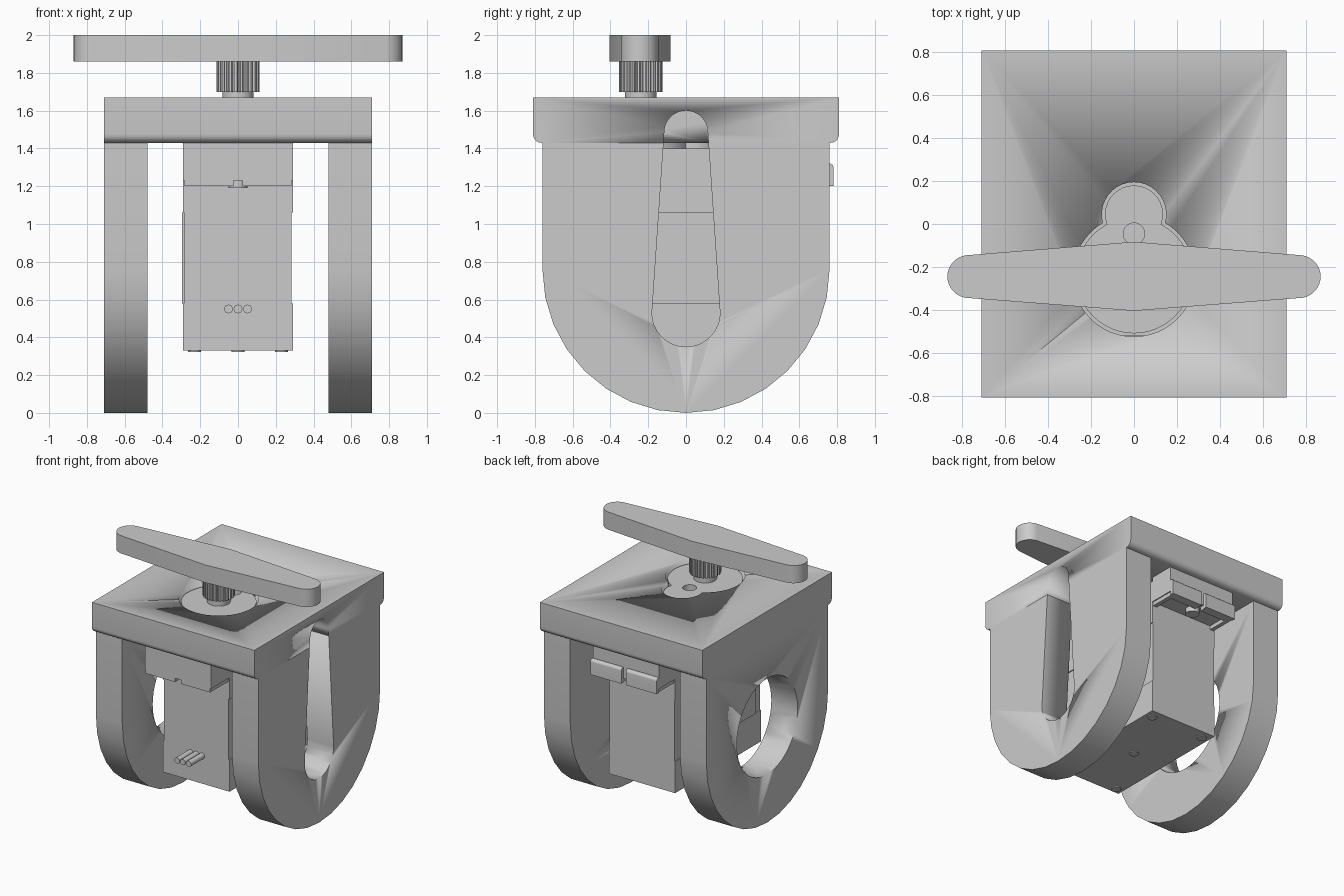
import bpy, bmesh
from math import sin, cos, pi, radians

if "Cube" in bpy.data.objects:
    bpy.data.objects.remove(bpy.data.objects["Cube"])


def prism(name, pts, lo, hi, axis='Z', smooth=True):
    """Extrude a 2D outline: along Z from (x, y), along X from (y, z), along Y from (x, z)."""
    place = {'Z': lambda a, b, h: (a, b, h),
             'X': lambda a, b, h: (h, a, b),
             'Y': lambda a, b, h: (a, h, b)}[axis]
    bm = bmesh.new()
    low = [bm.verts.new(place(a, b, lo)) for a, b in pts]
    top = [bm.verts.new(place(a, b, hi)) for a, b in pts]
    bm.faces.new(low)
    bm.faces.new(top)
    n = len(pts)
    for i in range(n):
        j = (i + 1) % n
        bm.faces.new((low[i], low[j], top[j], top[i]))
    bmesh.ops.recalc_face_normals(bm, faces=bm.faces[:])
    me = bpy.data.meshes.new(name)
    bm.to_mesh(me)
    bm.free()
    ob = bpy.data.objects.new(name, me)
    bpy.context.collection.objects.link(ob)
    if smooth:
        shade(ob)
    return ob


def shade(ob):
    bpy.ops.object.select_all(action='DESELECT')
    ob.select_set(True)
    bpy.context.view_layer.objects.active = ob
    bpy.ops.object.shade_smooth_by_angle(angle=radians(30))


def box(name, x0, x1, y0, y1, z0, z1):
    return prism(name, [(x0, y0), (x1, y0), (x1, y1), (x0, y1)], z0, z1, smooth=False)


def arc(cx, cy, r, a0, a1, n):
    return [(cx + r * cos(radians(a0 + (a1 - a0) * i / n)),
             cy + r * sin(radians(a0 + (a1 - a0) * i / n))) for i in range(n + 1)]


def circle(cx, cy, r, n=32):
    return arc(cx, cy, r, 0, 360, n)[:-1]


def cut(ob, cutter):
    cutter.hide_render = True
    cutter.hide_viewport = True
    m = ob.modifiers.new('cut', 'BOOLEAN')
    m.operation = 'DIFFERENCE'
    m.solver = 'EXACT'
    m.object = cutter


def keyhole(big, small, n=40):
    """Outline of a large and a small circle merged along y."""
    cb, cs = -0.24, 0.045
    d = cs - cb
    y = (d * d + big * big - small * small) / (2 * d)
    from_b = math_deg(y, big)
    from_s = math_deg(y - d, small)
    return (arc(0, cb, big, 180 - from_b, 360 + from_b, n)
            + arc(0, cs, small, from_s, 180 - from_s, n // 2)[1:-1])


def math_deg(h, r):
    from math import asin, degrees
    return degrees(asin(h / r))


# top plate with rounded lower edges
plate = prism('top_plate', [(0.81, 1.67), (-0.81, 1.67)]
              + arc(-0.765, 1.475, 0.045, 180, 270, 6)
              + arc(0.765, 1.475, 0.045, 270, 360, 6), -0.71, 0.71, 'X')

# U-shaped side legs
u_shape = [(0.76, 1.43), (-0.76, 1.43)] + arc(0, 0.76, 0.76, 180, 360, 16)
left_leg = prism('left_leg', u_shape, -0.71, -0.48, 'X')
right_leg = prism('right_leg', u_shape, 0.48, 0.71, 'X')

# openings: tapered slot, round hole, gearbox hole
slot = prism('slot_cutter', arc(0, 1.485, 0.115, 0, 180, 20)
             + arc(0, 0.53, 0.18, 180, 360, 24), 0.479, 0.8, 'X')
cut(right_leg, slot)
cut(plate, slot)
cut(left_leg, prism('round_hole_cutter', circle(0, 0.76, 0.38, 48), -0.8, -0.4, 'X'))
cut(plate, prism('gearbox_hole_cutter', keyhole(0.285, 0.15), 1.3, 1.8))

# motor case in three sections
box('motor_lower_case', -0.29, 0.29, -0.52, 0.55, 0.33, 0.58)
box('motor_middle_case', -0.285, 0.282, -0.52, 0.55, 0.58, 1.06)
box('motor_upper_case', -0.29, 0.29, -0.52, 0.55, 1.06, 1.40)
box('motor_side_label', -0.296, -0.285, -0.45, 0.48, 0.58, 1.06)

# mounting ears: block, raised rim underneath, screw boss
for tag, s, body in (('front', -1, -0.52), ('back', 1, 0.55)):
    tip = 0.75 * s
    box(tag + '_ear', -0.29, 0.29, min(body, tip), max(body, tip), 1.23, 1.43)
    rim = sorted((tip, tip - 0.04 * s))
    for side in (-1, 1):
        xs = sorted((0.025 * side, 0.282 * side))
        box(tag + '_ear_rim', xs[0], xs[1], rim[0], rim[1], 1.20, 1.23)
        xs = sorted((0.25 * side, 0.282 * side))
        ys = sorted((body, rim[0] if s > 0 else rim[1]))
        box(tag + '_ear_rim_side', xs[0], xs[1], ys[0], ys[1], 1.20, 1.23)
    prism(tag + '_ear_screw', circle(0, (body + tip) / 2, 0.05, 24), 1.19, 1.23)

# rounded bars on the back ear
for side in (-1, 1):
    xs = sorted((0.02 * side, 0.29 * side))
    prism('back_ear_bar', [(0.75, 1.20), (0.78, 1.20), (0.78, 1.30)]
          + arc(0.76, 1.30, 0.02, 15, 90, 5) + [(0.75, 1.32)], xs[0], xs[1], 'X')

# gearbox top, seen through the plate
gearbox = prism('gearbox', keyhole(0.27, 0.135), 1.40, 1.65)
cut(gearbox, prism('gear_pin_cutter', circle(0, -0.045, 0.05, 24), 1.6, 1.7))

# connector pins
for i in (-1, 0, 1):
    prism('connector_pin', circle(i * 0.05, 0.55, 0.023, 16), -0.69, -0.52, 'Y')

# bottom screws
for x, y in ((-0.23, -0.47), (0.23, -0.47), (-0.23, 0.48), (0.23, 0.48), (0, 0)):
    prism('bottom_screw', circle(x, y, 0.035, 20), 0.322, 0.33)

# output shaft and splined hub
prism('output_shaft', circle(0, -0.24, 0.083), 1.64, 1.71)
teeth = []
for i in range(24):
    for off, r in ((0, 0.1), (0.25, 0.1), (0.42, 0.115), (0.83, 0.115)):
        a = 2 * pi * (i + off) / 24
        teeth.append((r * cos(a), -0.24 + r * sin(a)))
prism('splined_hub', teeth, 1.70, 1.86, smooth=False)

# double-ended horn arm
prism('horn_arm', [(0, -0.405)] + arc(0.77, -0.245, 0.1, -82, 82, 16)
      + [(0, -0.083)] + arc(-0.77, -0.245, 0.1, 98, 262, 16), 1.86, 2.0)
